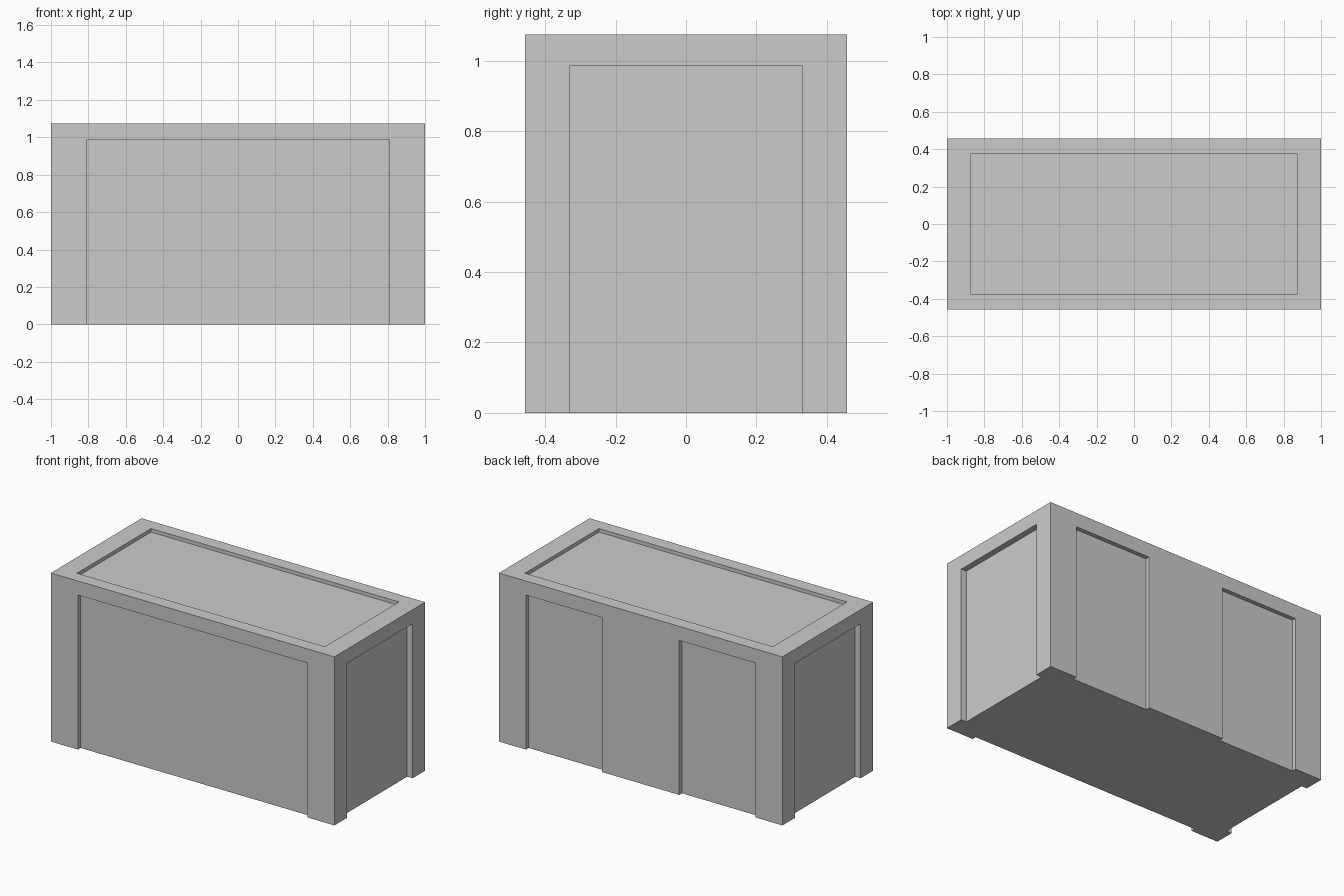
import bpy

if "Cube" in bpy.data.objects:
    bpy.data.objects.remove(bpy.data.objects["Cube"])

W, D, H = 2.0, 0.914, 1.075      # overall size
DOOR_TOP = 0.985                 # top of the side recesses
DX, DY, DZ = 0.038, 0.027, 0.023 # recess depths per axis


def box(name, lo, hi):
    """Axis-aligned box between two corners."""
    bpy.ops.mesh.primitive_cube_add(size=1, location=[(a + b) / 2 for a, b in zip(lo, hi)])
    ob = bpy.context.object
    ob.name = name
    ob.scale = [b - a for a, b in zip(lo, hi)]
    bpy.ops.object.transform_apply(location=True, rotation=True, scale=True)
    return ob


body = box("cabinet_body", (-W / 2, -D / 2, 0), (W / 2, D / 2, H))
E = 0.1  # cutter overshoot outside the body

cutters = [
    # wide front panel
    box("front_cutter", (-0.81, -D / 2 - E, -E), (0.81, -D / 2 + DY, DOOR_TOP)),
    # top panel
    box("top_cutter", (-0.875, -0.373, H - DZ), (0.875, 0.373, H + E)),
]
for s in (-1, 1):
    # end panel on each side
    x0, x1 = sorted((s * (W / 2 - DX), s * (W / 2 + E)))
    cutters.append(box("end_cutter", (x0, -0.331, -E), (x1, 0.331, DOOR_TOP)))
    # pair of back panels with a centre post
    x0, x1 = sorted((s * 0.272, s * 0.81))
    cutters.append(box("back_cutter", (x0, D / 2 - DY, -E), (x1, D / 2 + E, DOOR_TOP)))

# carve the recesses and remove the cutters
for c in cutters:
    bpy.ops.object.select_all(action='DESELECT')
    bpy.context.view_layer.objects.active = body
    body.select_set(True)
    mod = body.modifiers.new("recess", 'BOOLEAN')
    mod.operation = 'DIFFERENCE'
    mod.solver = 'EXACT'
    mod.object = c
    bpy.ops.object.modifier_apply(modifier=mod.name)
    bpy.data.objects.remove(c, do_unlink=True)
